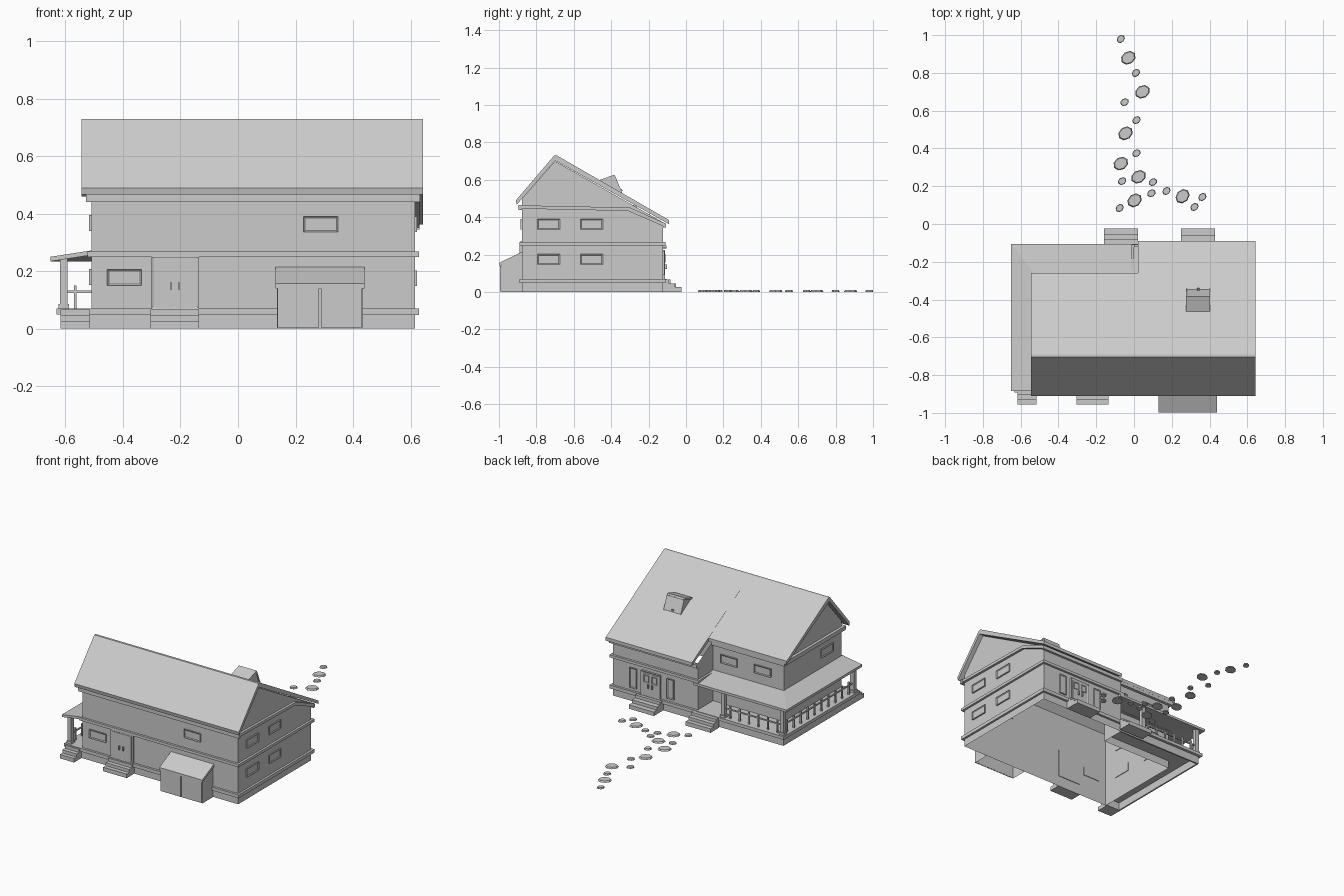
import bpy, bmesh, math, random
from mathutils import Matrix, Vector

if "Cube" in bpy.data.objects:
    bpy.data.objects.remove(bpy.data.objects["Cube"])

random.seed(4)
X0, X1, YF, YB, YR, XR = -0.51, 0.615, -0.877, -0.123, -0.28, 0.0


def finish(name, bm):
    bmesh.ops.recalc_face_normals(bm, faces=bm.faces[:])
    me = bpy.data.meshes.new(name)
    bm.to_mesh(me)
    bm.free()
    ob = bpy.data.objects.new(name, me)
    bpy.context.collection.objects.link(ob)
    return ob


def add_box(bm, x0, x1, y0, y1, z0, z1):
    m = Matrix.Translation(((x0 + x1) / 2, (y0 + y1) / 2, (z0 + z1) / 2)) @ \
        Matrix.Diagonal((x1 - x0, y1 - y0, z1 - z0, 1))
    return bmesh.ops.create_cube(bm, size=1, matrix=m)["verts"]


def boxes(name, *dims):
    bm = bmesh.new()
    for d in dims:
        add_box(bm, *d)
    return finish(name, bm)


def prism(bm, profile, x0, x1, skip=(), caps=(True, True)):
    """Extrude a (y, z) profile along x; skip lists side edges left open."""
    a = [bm.verts.new((x0, y, z)) for y, z in profile]
    b = [bm.verts.new((x1, y, z)) for y, z in profile]
    n = len(profile)
    for i in range(n):
        if i not in skip:
            j = (i + 1) % n
            bm.faces.new((a[i], a[j], b[j], b[i]))
    for verts, on in ((a, caps[0]), (b, caps[1])):
        if on:
            bm.faces.new(verts)


def roof_z(y, top=0.73):
    return top + (y + 0.70) * (-0.566 if y > -0.70 else 1.14)


# Wall shell, open underneath, with a recess at the back left
bm = bmesh.new()
low = 0.70
front = [(YF, 0), (YF, roof_z(YF, low)), (-0.70, low)]
prism(bm, front + [(YB, roof_z(YB, low)), (YB, 0)], XR, X1, skip=(1, 2, 4), caps=(False, True))
prism(bm, front + [(YR, roof_z(YR, low)), (YR, 0)], X0, XR, skip=(1, 2, 4), caps=(True, False))
bm.faces.new([bm.verts.new((XR, y, z)) for y, z in
              ((YR, 0), (YR, roof_z(YR, low)), (YB, roof_z(YB, low)), (YB, 0))])
finish("walls", bm)

# Main roof in two lengths, the left one cut short over the recess
bm = bmesh.new()
for x0, x1, ye in ((-0.545, 0.02, -0.26), (0.02, 0.643, -0.09)):
    prism(bm, [(-0.91, 0.49), (-0.705, 0.73), (-0.69, 0.73), (ye, roof_z(ye)),
               (ye, roof_z(ye) - 0.022), (-0.70, 0.703), (-0.905, 0.467)], x0, x1)
finish("main_roof", bm)


# Horizontal trim bands
def band(name, z0, z1, o, sides):
    strips = {
        "front": (X0 - o, X1 + o, YF - o, YF, z0, z1),
        "right": (X1, X1 + o, YF - o, YB + o, z0, z1),
        "back": (XR - o, X1 + o, YB, YB + o, z0, z1),
        "step": (XR - o, XR, YR, YB + o, z0, z1),
        "recess": (X0 - o, XR, YR, YR + o, z0, z1),
        "left": (X0 - o, X0, YF - o, YR + o, z0, z1)}
    boxes(name, *[strips[s] for s in sides])


band("floor_band", 0.25, 0.268, 0.014, ("front", "right", "back", "step", "recess", "left"))
band("eave_band", 0.44, 0.466, 0.018, ("front", "recess", "left"))
band("base_band", 0.048, 0.07, 0.014, ("front", "right", "back"))
bm = bmesh.new()
prism(bm, [(YF - 0.018, 0.446), (YF - 0.018, 0.464), (-0.30, 0.452), (-0.108, 0.366),
           (-0.108, 0.346), (-0.31, 0.434)], X1, X1 + 0.016)
add_box(bm, XR, X1 + 0.016, YB, YB + 0.015, 0.345, 0.368)
finish("gable_band", bm)

# Porch deck and skirt, open below
boxes("porch_deck", (-0.632, X0, -0.892, -0.105, 0.05, 0.07),
      (X0, 0.0, YR, -0.105, 0.05, 0.07))
boxes("porch_skirt", (-0.618, -0.608, -0.877, -0.123, 0, 0.05),
      (-0.618, X0, -0.877, -0.867, 0, 0.05), (-0.618, 0.0, -0.133, -0.123, 0, 0.05))

# Mitred porch roof
bm = bmesh.new()
for dz in (0, -0.016):
    v = [bm.verts.new((x, y, z + dz)) for x, y, z in
         ((-0.652, -0.885, 0.25), (-0.652, -0.105, 0.25), (0.02, -0.105, 0.25),
          (0.02, YR, 0.272), (X0, YR, 0.272), (X0, -0.885, 0.272))]
    bm.faces.new((v[0], v[1], v[4], v[5]))
    bm.faces.new((v[1], v[2], v[3], v[4]))
    if dz == 0:
        top = v
for i in range(6):
    j = (i + 1) % 6
    bm.faces.new((top[i], top[j], v[j], v[i]))
finish("porch_roof", bm)

# Porch columns
for i, (x, y) in enumerate(((-0.606, -0.86), (-0.606, -0.135), (-0.18, -0.135))):
    boxes(f"porch_column_{i}", (x - .013, x + .013, y - .013, y + .013, 0.08, 0.245),
          (x - .018, x + .018, y - .018, y + .018, 0.07, 0.085))


# Railings with balusters
def railing(name, a, b, n):
    a, b = Vector(a), Vector(b)
    bm = bmesh.new()
    for z in (0.128,):
        add_box(bm, min(a.x, b.x) - .004, max(a.x, b.x) + .004,
                min(a.y, b.y) - .004, max(a.y, b.y) + .004, z - .004, z + .004)
    for i in range(n):
        p = a.lerp(b, (i + 0.5) / n)
        add_box(bm, p.x - .005, p.x + .005, p.y - .005, p.y + .005, 0.07, 0.15)
    finish(name, bm)


railing("left_railing", (-0.606, -0.85), (-0.606, -0.14), 10)
railing("back_railing", (-0.60, -0.135), (-0.19, -0.135), 6)


# Stairs: three treads running out from the wall
def stairs(name, x0, x1, y, end):
    d = (end - y) / 3
    boxes(name, *[(x0, x1, min(y, y + d * (i + 1)), max(y, y + d * (i + 1)),
                   0.045 - 0.02 * i if i < 2 else 0, 0.066 - 0.02 * i) for i in range(3)])


stairs("front_stairs", -0.305, -0.135, -0.877, -0.955)
stairs("porch_front_stairs", -0.618, -0.515, -0.877, -0.955)
stairs("porch_back_stairs", -0.16, 0.02, -0.11, -0.025)
stairs("back_stairs", 0.25, 0.43, -0.123, -0.025)


# Framed panels: modelled facing -y, then turned to their wall
def panel(bm, u, z, w, h, depth=0.008, rim=0.008, out=0.0):
    vs = add_box(bm, u - w / 2, u + w / 2, -depth - out, 0.004, z - h / 2, z + h / 2)
    f = min({f for v in vs for f in v.link_faces}, key=lambda f: f.calc_center_median().y)
    bmesh.ops.inset_region(bm, faces=[f], thickness=rim)
    bmesh.ops.translate(bm, verts=f.verts[:], vec=(0, 0.004, 0))


def place(ob, loc, turn):
    ob.location = loc
    ob.rotation_euler.z = math.radians(turn)


def window(name, x, y, z, turn, w=0.12, h=0.055):
    bm = bmesh.new()
    panel(bm, 0, 0, w, h)
    place(finish(name, bm), (x, y, z), turn)


for z, tag in ((0.175, "lower"), (0.363, "upper")):
    for i, y in enumerate((-0.735, -0.505)):
        window(f"right_{tag}_window_{i}", X1, y, z, 90)
    for i, x in enumerate((-0.117, -0.36)):
        window(f"back_{tag}_window_{i}", x, YR, z, 180)
    window(f"left_{tag}_window", X0, -0.72, z + 0.005, -90)
window("left_lower_window_b", X0, -0.45, 0.18, -90)
window("front_lower_window", -0.395, YF, 0.178, 0)
window("front_upper_window", 0.288, YF, 0.363, 0)
for i, x in enumerate((0.195, 0.465)):
    window(f"back_tall_window_{i}", x, YB, 0.155, 180, 0.05, 0.13)


# Double doors with handles and, at the back, glazed upper panels
def door(name, x, y, turn, w, z0, z1, glazed):
    bm = bmesh.new()
    zc, h = (z0 + z1) / 2, z1 - z0
    panel(bm, 0, zc, w, h, 0.012, 0.01)
    for s in (-1, 1):
        u, lw = s * (w / 4 - 0.006), w / 2 - 0.014
        add_box(bm, u - lw / 2, u + lw / 2, -0.0105, 0.004, z0 + 0.002, z1 - 0.012)
        if glazed:
            panel(bm, u, z1 - 0.045, lw * 0.65, 0.045, 0.014, 0.005)
        add_box(bm, s * 0.014 - 0.004, s * 0.014 + 0.004, -0.022, 0, zc - 0.025, zc)
    place(finish(name, bm), (x, y, 0), turn)


door("front_double_door", -0.219, YF, 0, 0.165, 0.07, 0.252, False)
door("back_double_door", 0.335, YB, 180, 0.14, 0.07, 0.225, True)

# Cellar entrance: hollow body, sloped lid and two door leaves
bm = bmesh.new()
prism(bm, [(YF, 0), (YF, 0.20), (-0.987, 0.148), (-0.987, 0)], 0.135, 0.435, skip=(0, 3))
finish("cellar_entrance", bm)
bm = bmesh.new()
prism(bm, [(YF, 0.215), (-0.997, 0.157), (-0.997, 0.14), (YF, 0.195)], 0.13, 0.44)
finish("cellar_lid", bm)
boxes("cellar_doors", (0.138, 0.282, -0.994, -0.986, 0.004, 0.14),
      (0.288, 0.432, -0.994, -0.986, 0.004, 0.14))

# Roof dormer with a tilted window
bm = bmesh.new()
prism(bm, [(-0.468, 0.59), (-0.385, 0.618), (-0.343, 0.515)], 0.28, 0.40)
prism(bm, [(-0.47, 0.597), (-0.383, 0.627), (-0.378, 0.616), (-0.46, 0.588)], 0.275, 0.403)
finish("dormer", bm)
bm = bmesh.new()
panel(bm, 0, 0, 0.125, 0.10, 0.006, 0.01)
add_box(bm, -0.006, 0.006, -0.012, 0, -0.036, -0.026)
ob = finish("dormer_window", bm)
place(ob, (0.34, -0.364, 0.57), 180)
ob.rotation_euler.x = -math.atan2(0.042, 0.103)

# Stepping stones: low irregular polygons, bevelled on top
big = [(-.03, .88), (.045, .70), (-.045, .48), (-.07, .32), (.024, .25), (.003, .125), (.257, .147)]
small = [(-.07, .98), (.01, .80), (-.05, .645), (.013, .55), (.013, .375), (-.063, .227),
         (.1, .222), (.092, .163), (-.076, .085), (.172, .175), (.362, .143), (.32, .09)]
for i, (x, y, r) in enumerate([(*p, .042) for p in big] + [(*p, .024) for p in small]):
    bm = bmesh.new()
    bmesh.ops.create_cone(bm, cap_ends=True, segments=8, radius1=r, radius2=r * 0.85, depth=0.01)
    for v in bm.verts:
        v.co.y *= 0.8
    ob = finish(f"stepping_stone_{i}", bm)
    place(ob, (x, y, 0.005), random.uniform(30, 50))
